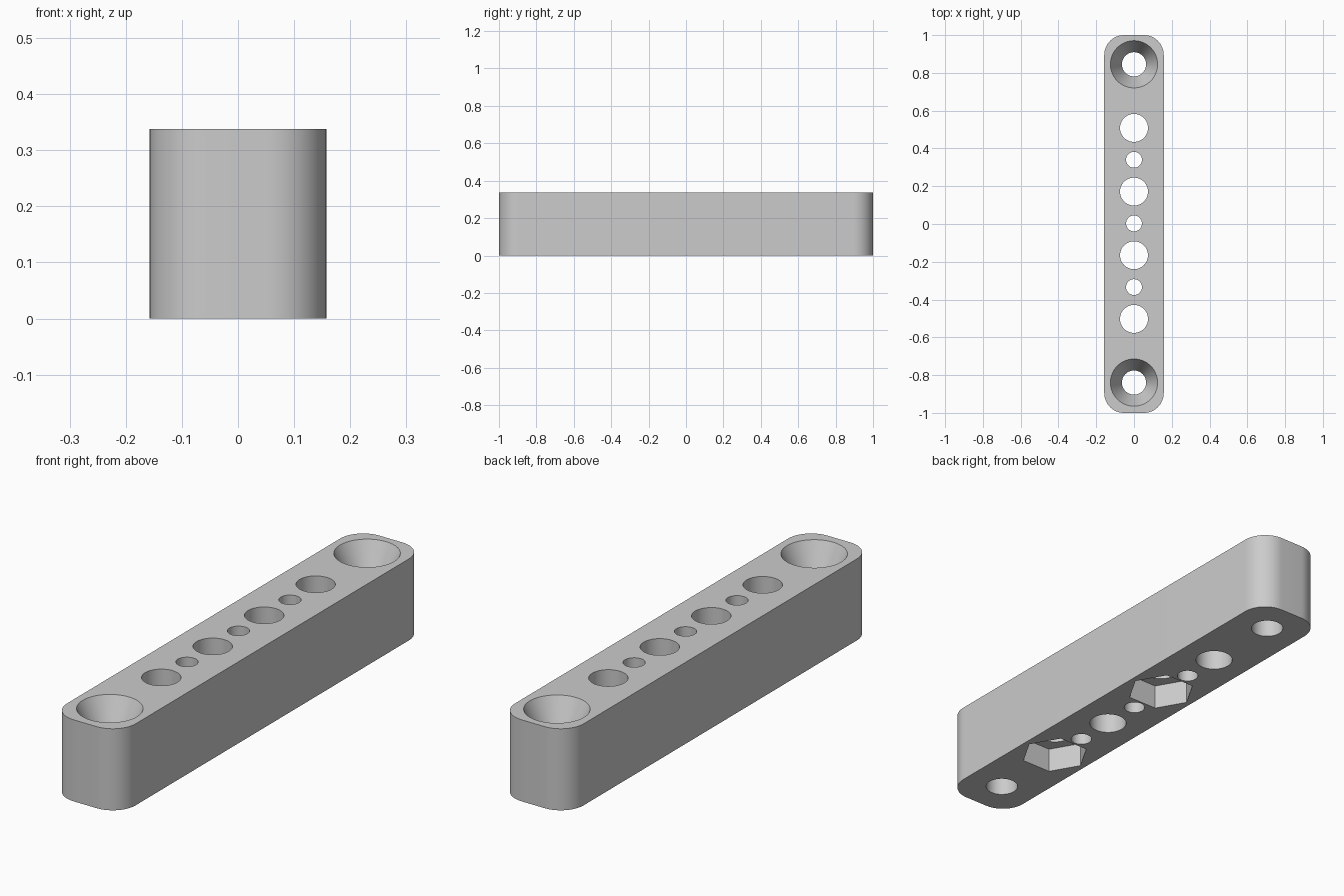
import bpy, bmesh
from math import cos, sin, pi

LENGTH, WIDTH, HEIGHT = 2.0, 0.315, 0.338
CORNER = 0.105
PITCH, SHIFT = 0.1685, 0.003      # hole spacing and slight offset along y
SIDES = 64

if "Cube" in bpy.data.objects:
    bpy.data.objects.remove(bpy.data.objects["Cube"], do_unlink=True)


def ring(bm, cx, cy, r, z, sides):
    return [bm.verts.new((cx + r * cos(2 * pi * i / sides),
                          cy + r * sin(2 * pi * i / sides), z)) for i in range(sides)]


def loft(bm, rings):
    """Join a stack of equal rings, bottom to top, into a closed solid."""
    bm.faces.new(rings[0][::-1])
    bm.faces.new(rings[-1])
    for low, high in zip(rings, rings[1:]):
        n = len(low)
        for i in range(n):
            j = (i + 1) % n
            bm.faces.new((low[i], low[j], high[j], high[i]))


def turned(bm, slot, profile, sides=SIDES):
    """Solid at a numbered hole position from (radius, height) pairs."""
    loft(bm, [ring(bm, 0, SHIFT + slot * PITCH, r, z, sides) for r, z in profile])


def make_object(name, bm):
    mesh = bpy.data.meshes.new(name)
    bm.to_mesh(mesh)
    bm.free()
    obj = bpy.data.objects.new(name, mesh)
    bpy.context.collection.objects.link(obj)
    return obj


# Bar body with rounded vertical corners
def outline(bm, z, steps=16):
    hx, hy = WIDTH / 2 - CORNER, LENGTH / 2 - CORNER
    verts = []
    for q, (sx, sy) in enumerate(((1, 1), (-1, 1), (-1, -1), (1, -1))):
        for k in range(steps + 1):
            a = (q + k / steps) * pi / 2
            verts.append(bm.verts.new((sx * hx + CORNER * cos(a),
                                       sy * hy + CORNER * sin(a), z)))
    return verts


bm = bmesh.new()
loft(bm, [outline(bm, 0), outline(bm, HEIGHT)])
bar = make_object("drilled_bar", bm)

# Through holes: countersunk ends, alternating large and small between them
below, above = -0.05, HEIGHT + 0.05
bm = bmesh.new()
for slot in (-5, 5):
    turned(bm, slot, [(0.064, below), (0.064, HEIGHT - 0.125),
                      (0.125, HEIGHT), (0.125, above)])
for slot in (-3, -1, 1, 3):
    turned(bm, slot, [(0.074, below), (0.074, above)])
for slot in (-2, 0, 2):
    turned(bm, slot, [(0.042, below), (0.042, above)])
holes = make_object("hole_cutter", bm)

# Hexagonal nut pockets in the underside
bm = bmesh.new()
for slot in (-3, 1):
    turned(bm, slot, [(0.136, below), (0.136, 0.104)], sides=6)
pockets = make_object("nut_pocket_cutter", bm)

# Cut the bar and keep the finished mesh
for cutter in (pockets, holes):
    cutter.hide_render = True
    mod = bar.modifiers.new(cutter.name, "BOOLEAN")
    mod.operation, mod.solver, mod.object = "DIFFERENCE", "EXACT", cutter
graph = bpy.context.evaluated_depsgraph_get()
finished = bpy.data.meshes.new_from_object(bar.evaluated_get(graph))
bar.modifiers.clear()
bar.data = finished
for cutter in (pockets, holes):
    bpy.data.objects.remove(cutter, do_unlink=True)

# Grey material
grey = bpy.data.materials.new("light_grey")
grey.use_nodes = True
colour = (0.6, 0.6, 0.6, 1)
grey.diffuse_color = colour
grey.node_tree.nodes["Principled BSDF"].inputs["Base Color"].default_value = colour
bar.data.materials.clear()
bar.data.materials.append(grey)

# Smooth curved walls, crisp rims
for obj in bpy.context.selected_objects:
    obj.select_set(False)
bar.select_set(True)
bpy.context.view_layer.objects.active = bar
bpy.ops.object.shade_smooth_by_angle(angle=pi / 9)
